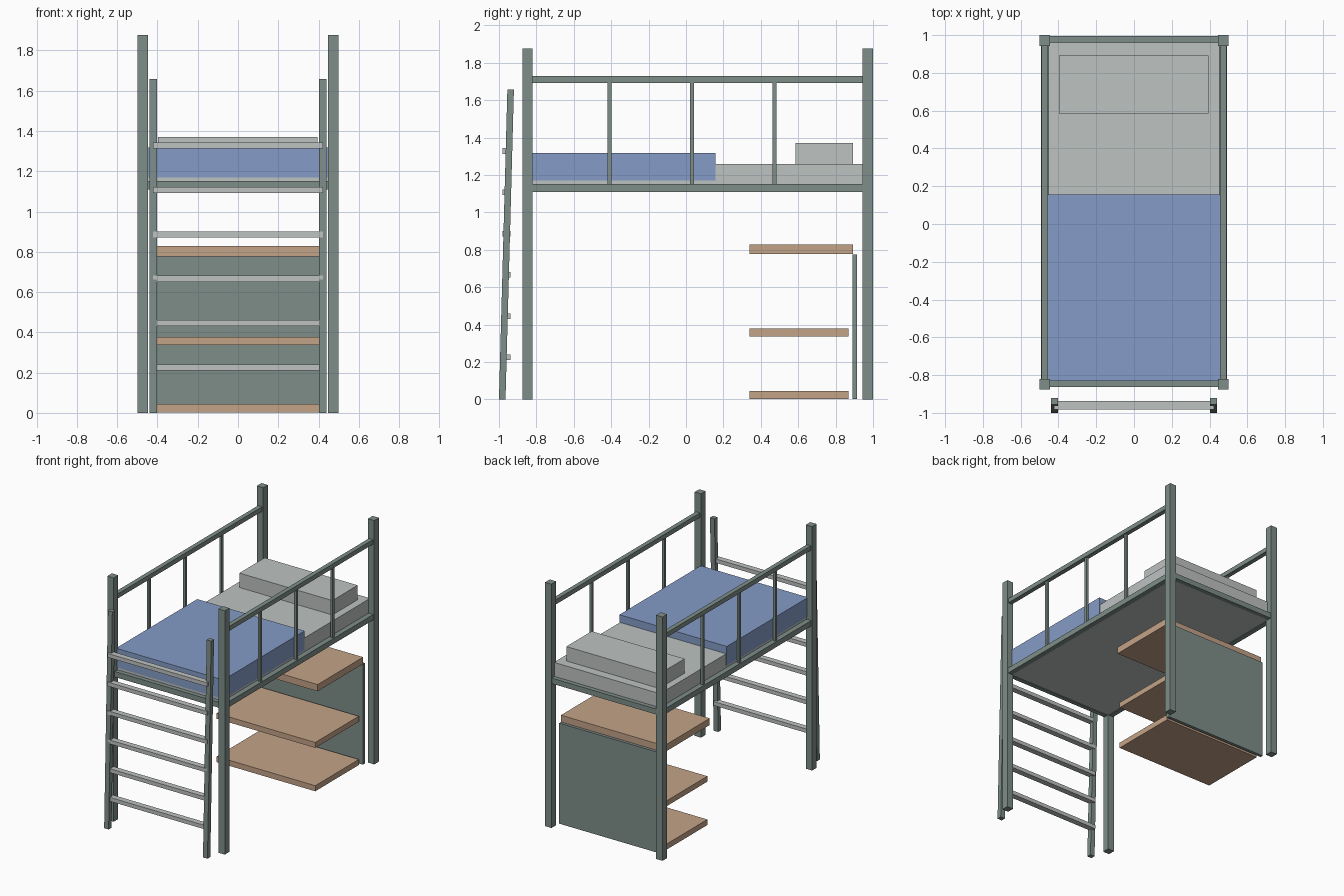
import bpy
import math

if "Cube" in bpy.data.objects:
    bpy.data.objects.remove(bpy.data.objects["Cube"])


def material(name, rgb):
    """Flat colour given as sRGB 0-255, stored as linear."""
    m = bpy.data.materials.new(name)
    lin = [((c / 255 + 0.055) / 1.055) ** 2.4 for c in rgb]
    m.diffuse_color = (*lin, 1)
    m.use_nodes = True
    m.node_tree.nodes["Principled BSDF"].inputs["Base Color"].default_value = m.diffuse_color
    return m


GREEN = material("grey green metal", (126, 141, 137))
WOOD = material("light wood", (196, 163, 135))
BLUE = material("blue cloth", (133, 156, 199))
GREY = material("pale grey", (190, 194, 193))


def box(name, x, y, z, mat, lean=0.0):
    """Box from (min, max) ranges; lean shifts the top along y."""
    verts = [(a, b + (lean if c == z[1] else 0), c) for a in x for b in y for c in z]
    faces = [(0, 1, 3, 2), (4, 6, 7, 5), (0, 4, 5, 1),
             (2, 3, 7, 6), (0, 2, 6, 4), (1, 5, 7, 3)]
    me = bpy.data.meshes.new(name)
    me.from_pydata(verts, [], faces)
    me.materials.append(mat)
    ob = bpy.data.objects.new(name, me)
    bpy.context.collection.objects.link(ob)
    return ob


def side_range(s, a, b):
    """Range a..b from the centre, on side s of x = 0."""
    return (a, b) if s > 0 else (-b, -a)


for s, side in ((-1, "left"), (1, "right")):
    # Corner posts
    for end, y in (("front", (-0.875, -0.82)), ("back", (0.943, 1.0))):
        box(f"{side}_{end}_post", side_range(s, 0.446, 0.5), y, (0, 1.877), GREEN)
    # Lower bed rail, guard rail and balusters
    box(f"{side}_bed_rail", side_range(s, 0.452, 0.492), (-0.82, 0.943), (1.11, 1.152), GREEN)
    box(f"{side}_guard_rail", side_range(s, 0.455, 0.49), (-0.82, 0.943), (1.693, 1.728), GREEN)
    for i in range(3):
        y = -0.409 + i * 0.441
        box(f"{side}_baluster_{i + 1}", side_range(s, 0.463, 0.482),
            (y - 0.01, y + 0.01), (1.152, 1.693), GREEN)
    # Leaning ladder side
    box(f"{side}_ladder_side", side_range(s, 0.402, 0.44), (-1.0, -0.965),
        (0, 1.658), GREEN, lean=0.045)

# Bed end rails
box("front_end_rail", (-0.446, 0.446), (-0.863, -0.828), (1.11, 1.152), GREEN)
box("back_end_rail", (-0.446, 0.446), (0.962, 0.996), (1.11, 1.152), GREEN)

# Ladder rungs, stacked upright
for i in range(6):
    z = 0.225 + i * 0.2206
    box(f"ladder_rung_{i + 1}", (-0.423, 0.423), (-0.982, -0.937), (z - 0.015, z + 0.015), GREY)

# Bedding
box("mattress", (-0.452, 0.452), (-0.828, 0.962), (1.113, 1.259), GREY)
box("pillow", (-0.398, 0.394), (0.585, 0.893), (1.259, 1.37), GREY)
box("blanket", (-0.457, 0.457), (-0.832, 0.157), (1.17, 1.317), BLUE)

# Desk top, shelves and back panel
box("desk_top", (-0.44, 0.44), (0.34, 0.893), (0.777, 0.829), WOOD)
box("middle_shelf", (-0.42, 0.42), (0.34, 0.87), (0.336, 0.378), WOOD)
box("bottom_shelf", (-0.42, 0.42), (0.34, 0.87), (0.002, 0.045), WOOD)
box("back_panel", (-0.44, 0.44), (0.89, 0.914), (0.002, 0.776), GREEN)
